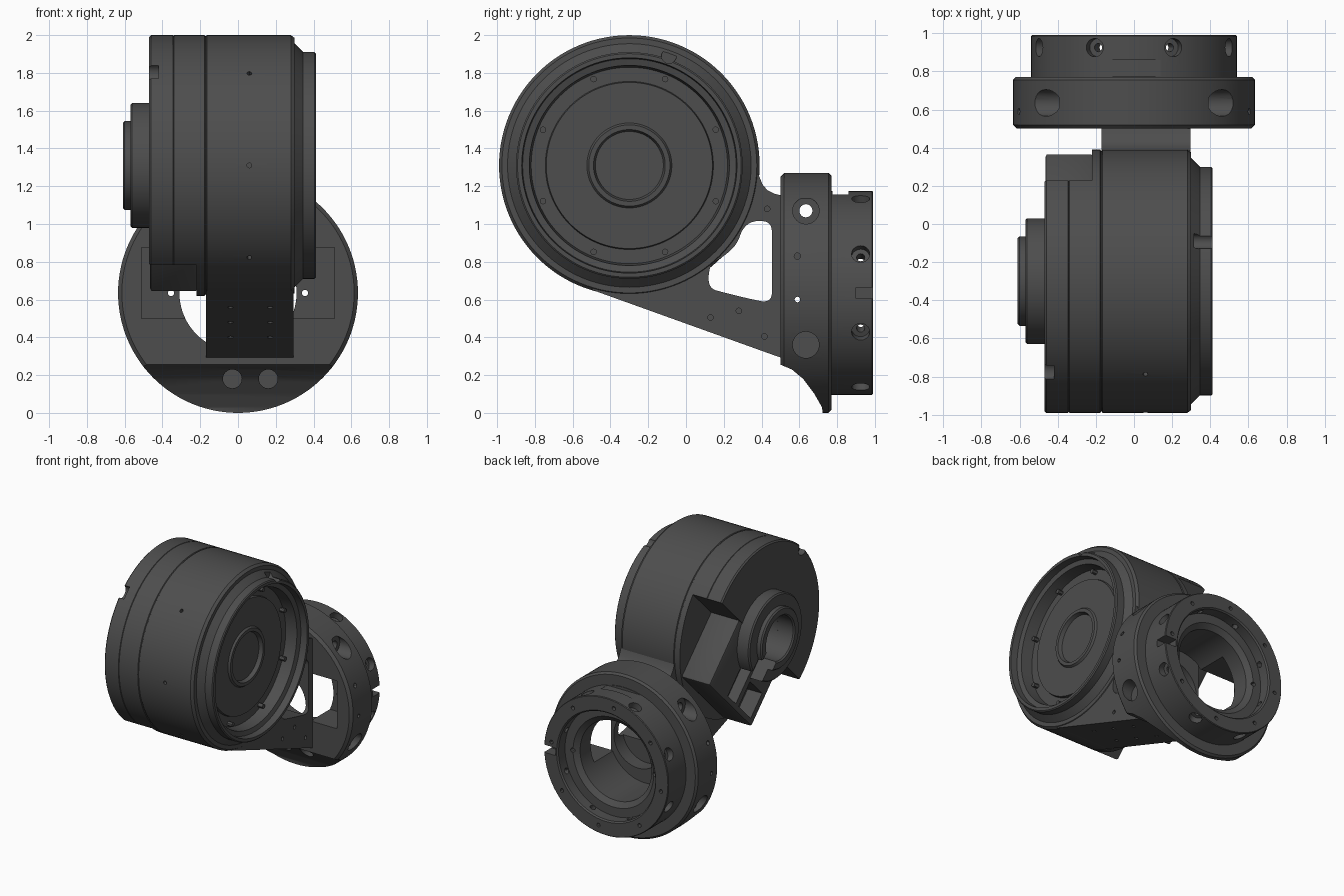
import bpy, bmesh, math
from mathutils import Vector

if "Cube" in bpy.data.objects:
    bpy.data.objects.remove(bpy.data.objects["Cube"])

DY, DZ = -0.30, 1.31          # drum axis (runs along x)
FZ = 0.635                    # flange axis height (runs along y)
grey = bpy.data.materials.new("dark_grey")
grey.diffuse_color = (0.075, 0.075, 0.075, 1)
grey.use_nodes = True
grey.node_tree.nodes["Principled BSDF"].inputs["Base Color"].default_value = grey.diffuse_color


def new_object(name, bm):
    bmesh.ops.remove_doubles(bm, verts=bm.verts, dist=1e-5)
    bmesh.ops.recalc_face_normals(bm, faces=bm.faces)
    me = bpy.data.meshes.new(name)
    bm.to_mesh(me)
    bm.free()
    me.materials.append(grey)
    ob = bpy.data.objects.new(name, me)
    bpy.context.collection.objects.link(ob)
    return ob


def lathe(name, pts, place, seg=112):
    """Revolve a closed (radius, along) profile; place maps (a, u, v) to space."""
    bm = bmesh.new()
    rings = []
    for r, a in pts:
        rings.append([bm.verts.new(place(a, r * math.cos(2 * math.pi * k / seg),
                                         r * math.sin(2 * math.pi * k / seg))) for k in range(seg)])
    n = len(pts)
    for i in range(n):
        j = (i + 1) % n
        if pts[i][0] == 0 and pts[j][0] == 0:
            continue
        for k in range(seg):
            m = (k + 1) % seg
            bm.faces.new((rings[i][k], rings[i][m], rings[j][m], rings[j][k]))
    return new_object(name, bm)


def on_drum(a, u, v):
    return (a, DY + u, DZ + v)


def on_flange(a, u, v):
    return (u, a, FZ + v)


def prism(name, pts, x0, x1, bevel=0):
    """Extrude a (y, z) outline along x."""
    bm = bmesh.new()
    face = bm.faces.new([bm.verts.new((x0, y, z)) for y, z in pts])
    ext = bmesh.ops.extrude_face_region(bm, geom=[face])
    bmesh.ops.translate(bm, vec=(x1 - x0, 0, 0),
                        verts=[g for g in ext["geom"] if isinstance(g, bmesh.types.BMVert)])
    if bevel:
        bmesh.ops.bevel(bm, geom=bm.edges[:], offset=bevel, segments=2, affect='EDGES', profile=0.5)
    return new_object(name, bm)


def rounded(pts, cut=0.25, times=3):
    """Round a closed outline by repeated corner cutting."""
    for _ in range(times):
        out = []
        for (ay, az), (by, bz) in zip(pts, pts[1:] + pts[:1]):
            out += [(ay + (by - ay) * f, az + (bz - az) * f) for f in (cut, 1 - cut)]
        pts = out
    return pts


def box(y0, y1, z0, z1, x0, x1):
    return prism("cutter", [(y0, z0), (y1, z0), (y1, z1), (y0, z1)], x0, x1)


def rod(p, q, r, seg=20):
    p, q = Vector(p), Vector(q)
    bm = bmesh.new()
    bmesh.ops.create_cone(bm, cap_ends=True, segments=seg, radius1=r, radius2=r, depth=(q - p).length)
    rot = Vector((0, 0, 1)).rotation_difference(q - p).to_matrix()
    for v in bm.verts:
        v.co = rot @ v.co + (p + q) / 2
    return new_object("cutter", bm)


def diag(d0, d1, t0, t1):
    """Rectangle on the drum face turned 45 degrees; d points down and back."""
    s = math.sqrt(0.5)
    return [(DY + (d + t) * s, DZ + (t - d) * s) for d, t in ((d0, t0), (d1, t0), (d1, t1), (d0, t1))]


def finish(ob, cutters=()):
    for c in cutters:
        m = ob.modifiers.new("cut", 'BOOLEAN')
        m.operation, m.solver, m.object = 'DIFFERENCE', 'EXACT', c
    if cutters:
        dg = bpy.context.evaluated_depsgraph_get()
        me = bpy.data.meshes.new_from_object(ob.evaluated_get(dg))
        ob.modifiers.clear()
        ob.data = me
        for c in cutters:
            bpy.data.objects.remove(c)
    bpy.ops.object.select_all(action='DESELECT')
    ob.select_set(True)
    bpy.context.view_layer.objects.active = ob
    bpy.ops.object.shade_smooth_by_angle(angle=math.radians(30))


def polar(r, deg):
    return r * math.cos(math.radians(deg)), r * math.sin(math.radians(deg))


# Main drum with stepped output face
drum = lathe("drum_body", [
    (0, -.22), (.685, -.22), (.69, -.215), (.69, -.177), (.684, -.173), (.684, -.169), (.69, -.165),
    (.69, .28), (.675, .30), (.645, .30), (.60, .345), (.60, .405), (.592, .412), (.57, .412),
    (.565, .36), (.53, .35), (.52, .26), (.445, .26), (.44, .28), (.225, .28), (.215, .295),
    (.19, .295), (.18, .265), (0, .265)], on_drum)
cuts = [rod((.315, DY + .21, DZ + .58), (.5, DY + .21, DZ + .58), .04)]
for k in (-1, 0, 1):
    u, v = polar(1, 45 * k + 180)
    cuts.append(rod(on_drum(.06, u * .65, v * .65), on_drum(.06, u * .75, v * .75), .013, 12))
finish(drum, cuts)

# Screws around the output face
for k in range(8):
    u, v = polar(.495, 22.5 + 45 * k)
    screw = rod(on_drum(.25, u, v), on_drum(.30, u, v), .017, 12)
    screw.name = "face_screw"
    finish(screw)

# Rear cover: upper front half of a cylinder
cover = lathe("rear_cover", [
    (0, -.47), (.68, -.47), (.69, -.46), (.69, -.345), (.686, -.342), (.69, -.339),
    (.69, -.215), (0, -.215)], on_drum)
notch = polar(.68, 134)
finish(cover, [prism("cutter", diag(.06, 1, -1, 1), -.6, -.22),
               rod(on_drum(-.55, *notch), on_drum(-.42, *notch), .05),
               rod((-.8, DY, DZ), (-.38, DY, DZ), .17, 48)])

# Connector block in the lower back half of the cover
block = prism("connector_block", diag(.05, .58, -.37, .37), -.465, -.215, .015)
finish(block, [prism("cutter", diag(.16, .54, -.05, .09), -.6, -.38),
               prism("cutter", diag(.34, .54, -.31, -.10), -.6, -.34),
               rod((-.8, DY, DZ), (-.38, DY, DZ), .17, 48)])

# Hub ring on the rear cover, open toward the connector
hub = lathe("rear_hub", [
    (.17, -.46), (.33, -.46), (.33, -.56), (.32, -.57), (.235, -.57), (.235, -.60),
    (.225, -.61), (.18, -.61), (.17, -.60)], on_drum)
finish(hub, [prism("cutter", diag(.1, .5, -.08, .09), -.8, -.4)])

# Arm joining drum and flange, with a window and a bore
arm = prism("arm", [
    (-.5, .652), (.48, .30), (.51, .29), (.51, 1.15), (.47, 1.16), (.43, 1.18), (.405, 1.21),
    (.385, 1.26), (.3, 1.31), (-.3, 1.0)], -.17, .295)
window = rounded([(.125, .79), (.115, .66), (.21, .635), (.33, .605), (.455, .58), (.455, .70),
                  (.455, .90), (.455, 1.01), (.36, 1.02), (.30, .98), (.27, .89), (.19, .82)])
cuts = [prism("cutter", window, -.3, .4), rod((.06, .40, FZ), (.06, .6, FZ), .21, 48),
        rod((.1, DY, DZ), (.4, DY, DZ), .60, 96)]   # keep the drum recess clear
for y, z in ((.43, 1.08), (.13, .505), (.28, .54), (.415, .625), (.415, .405)):
    cuts += [rod((x - .04, y, z), (x + .04, y, z), .015, 12) for x in (-.17, .295)]
for x in (-.04, .17):
    for y, z in ((-.24, .56), (-.02, .48), (.2, .40)):
        cuts.append(rod((x, y, z - .06), (x, y, z + .04), .015, 12))
finish(arm, cuts)

# Flange and its rear collar
flange = lathe("flange", [
    (.31, .5), (.615, .5), (.635, .52), (.635, .755), (.62, .77), (.54, .77), (.54, .985), (.535, .99),
    (.43, .99), (.42, .98), (.42, .90), (.35, .90), (.31, .87)], on_flange)
cuts = [prism("cutter", [          # curved relief at the front underside
    (.4, .26), (.5, .255), (.56, .23), (.62, .18), (.68, .10), (.72, .03), (.735, -.1), (.4, -.1)], -.8, .8)]
for s in (-1, 1):
    # Side counterbores, pin holes and deep front pockets that open into the bore
    cuts.append(rod((s * .39, .635, 1.07), (s * .8, .635, 1.07), .07, 24))
    cuts.append(rod((s * .50, .635, .36), (s * .8, .635, .36), .07, 24))
    cuts.append(rod((s * -.01, .635, 1.07), (s * .8, .635, 1.07), .035, 16))
    cuts.append(rod((s * .2, .59, .60), (s * .8, .59, .60), .015, 12))
    cuts.append(rod((s * .55, .59, .83), (s * .8, .59, .83), .017, 12))
    cuts.append(box(.4, .74, .50, .875, min(s * .2, s * .51), max(s * .2, s * .51)))
    cuts.append(rod((s * .355, .4, FZ), (s * .355, 1.1, FZ), .017, 12))
for x in (-.03, .16):
    cuts.append(rod((x, .4, .18), (x, .71, .18), .05, 24))
cuts.append(box(.90, 1.1, FZ - .03, FZ + .03, .44, .7))
cuts.append(box(.775, .86, 1.155, 1.3, -.17, .14))
for k in range(8):
    u, v = polar(1, 22.5 + 45 * k)
    cuts.append(rod(on_flange(.925, u * .49, v * .49), on_flange(.925, u * .6, v * .6), .048, 20))
    cuts.append(rod(on_flange(.925, u * .38, v * .38), on_flange(.925, u * .6, v * .6), .022, 12))
    u, v = polar(.48, 45 * k + 8)
    cuts.append(rod(on_flange(.95, u, v), on_flange(1.1, u, v), .015, 12))
finish(flange, cuts)
